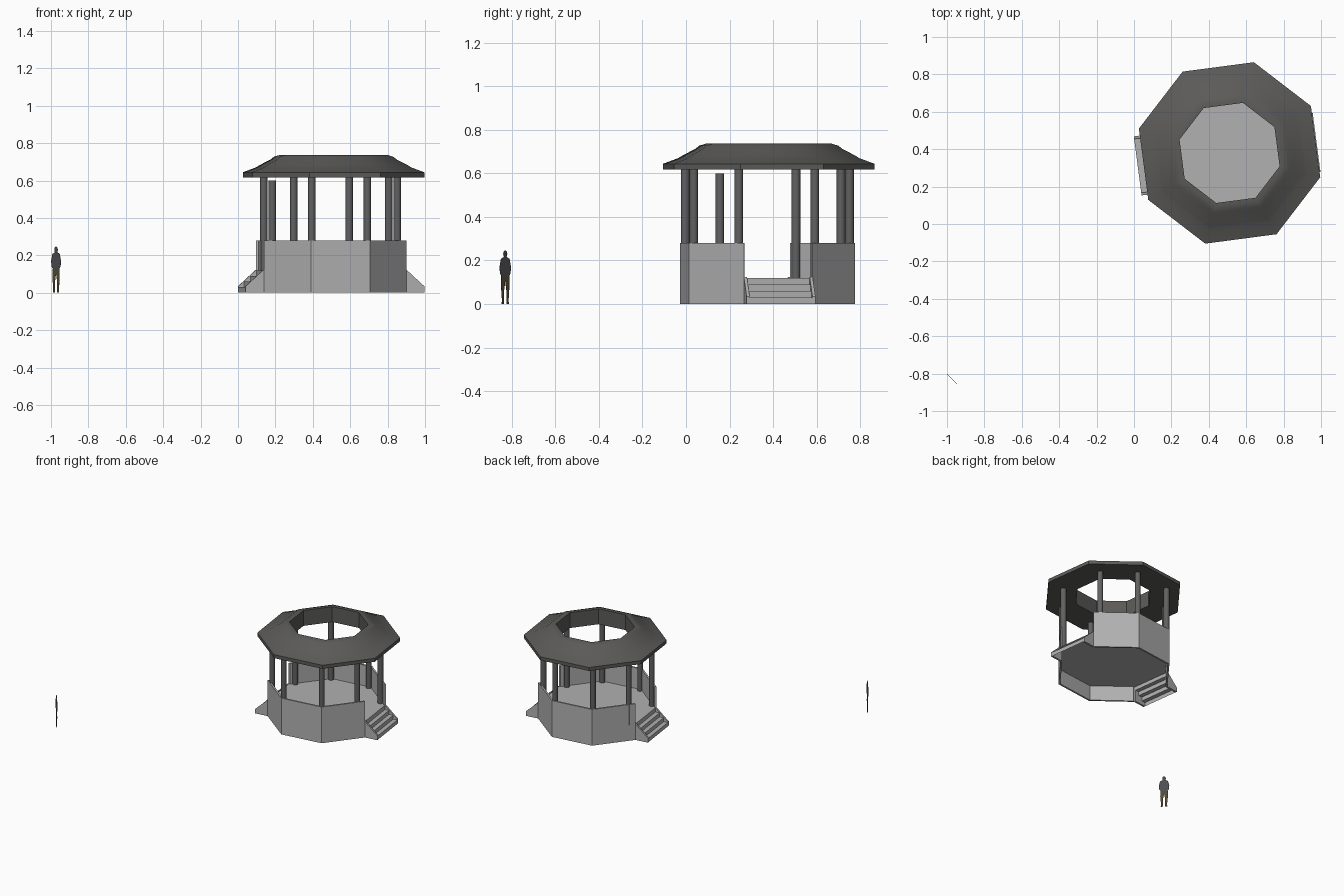
import bpy, math
from mathutils import Vector

if "Cube" in bpy.data.objects:
    bpy.data.objects.remove(bpy.data.objects["Cube"])


def mat(name, r, g, b):
    m = bpy.data.materials.new(name)
    m.diffuse_color = (r, g, b, 1)
    m.use_nodes = True
    m.node_tree.nodes["Principled BSDF"].inputs["Base Color"].default_value = m.diffuse_color
    return m


STONE = mat("pale stone", 0.44, 0.44, 0.44)
ROOF = mat("dark roof grey", 0.105, 0.103, 0.10)
POST = mat("post grey", 0.12, 0.12, 0.12)
SHIRT = mat("slate shirt", 0.075, 0.075, 0.085)
TROUSERS = mat("olive trousers", 0.085, 0.07, 0.035)
SKIN = mat("shaded skin", 0.08, 0.06, 0.045)


def obj(name, verts, faces, material):
    me = bpy.data.meshes.new(name)
    me.from_pydata([tuple(v) for v in verts], [], faces)
    me.materials.append(material)
    o = bpy.data.objects.new(name, me)
    bpy.context.collection.objects.link(o)
    return o


def prism(name, base, offset, material):
    """Extrude a closed planar outline along an offset vector."""
    n = len(base)
    base = [Vector(p) for p in base]
    verts = base + [p + Vector(offset) for p in base]
    faces = [tuple(range(n))[::-1], tuple(range(n, 2 * n))]
    faces += [(i, (i + 1) % n, n + (i + 1) % n, n + i) for i in range(n)]
    o = obj(name, verts, faces, material)
    import bmesh
    bm = bmesh.new()
    bm.from_mesh(o.data)
    bmesh.ops.recalc_face_normals(bm, faces=bm.faces)
    bm.to_mesh(o.data)
    bm.free()
    return o


def corner(c, r, k, z=0.0):
    a = math.radians(-15 + 45 * k)
    return Vector((c[0] + r * math.cos(a), c[1] + r * math.sin(a), z))


BASE_C, ROOF_C, POST_C = (0.498, 0.3735), (0.511, 0.38), (0.495, 0.3735)
R_OUT, R_IN = 0.416, 0.402
FLOOR_Z, WALL_Z = 0.12, 0.28

# Parapet walls: six of the eight sides, doorways on sides 0 and 4
for k in range(8):
    if k % 4:
        prism(f"parapet_wall_{k}",
              [corner(BASE_C, R_OUT, k), corner(BASE_C, R_OUT, k + 1),
               corner(BASE_C, R_IN, k + 1), corner(BASE_C, R_IN, k)],
              (0, 0, WALL_Z), STONE)

# Raised floor, hollow below
prism("floor", [corner(BASE_C, R_OUT - 0.003, k, FLOOR_Z - 0.004) for k in range(8)],
      (0, 0, 0.004), STONE)

# Stairs at both doorways: folded tread sheet between two sloping stringers
RUN, RISE = 0.098, 0.03
for k, label in ((0, "right"), (4, "left")):
    a, b = corner(BASE_C, R_OUT, k), corner(BASE_C, R_OUT, k + 1)
    along = (b - a).normalized()
    out = Vector((along.y, -along.x, 0))
    up = Vector((0, 0, 1))
    path = []
    for i in range(3):
        d = RUN * (1 - i / 3)
        path += [(d, RISE * i), (d, RISE * (i + 1))]
    path += [(0, RISE * 3), (0, FLOOR_Z)]
    verts = []
    for d, z in path:
        verts += [a + out * d + up * z, b + out * d + up * z]
    obj(f"{label}_steps", verts,
        [(2 * i, 2 * i + 1, 2 * i + 3, 2 * i + 2) for i in range(len(path) - 1)], STONE)
    side = [(0, 0), (RUN, 0), (RUN, RISE), (0, FLOOR_Z)]
    for j, (p, s) in enumerate(((a, 1), (b, -1))):
        prism(f"{label}_stringer_{j}", [p + out * d + up * (z + (0.004 if z else 0)) for d, z in side],
              along * (s * 0.014), STONE)

# Round posts near each corner, one of them slightly short
half = [(0.357, -0.131), (0.311, 0.218), (0.100, 0.377), (-0.197, 0.338)]
posts = half + [(-x, -y) for x, y in half]
for i, (x, y) in enumerate(posts):
    top = 0.60 if i == 5 else 0.62
    bpy.ops.mesh.primitive_cylinder_add(
        vertices=16, radius=0.02, depth=top - FLOOR_Z,
        location=(POST_C[0] + x, POST_C[1] + y, (top + FLOOR_Z) / 2))
    o = bpy.context.object
    o.name = f"post_{i}"
    o.data.materials.append(POST)
    bpy.ops.object.shade_smooth_by_angle(angle=math.radians(35))

# Octagonal ring roof: closed profile swept round eight corners
profile = [(0.277, 0.617), (0.502, 0.617), (0.502, 0.644), (0.43, 0.67), (0.41, 0.682),
           (0.35, 0.712), (0.33, 0.727), (0.30, 0.736), (0.277, 0.736)]
n = len(profile)
verts = [corner(ROOF_C, r, k, z) for k in range(8) for r, z in profile]
faces = [(k * n + i, (k + 1) % 8 * n + i, (k + 1) % 8 * n + (i + 1) % n, k * n + (i + 1) % n)
         for k in range(8) for i in range(n)]
roof = obj("ring_roof", verts, [f[::-1] for f in faces], ROOF)
bpy.context.view_layer.objects.active = roof
bpy.ops.object.select_all(action='DESELECT')
roof.select_set(True)
bpy.ops.object.mode_set(mode='EDIT')
bpy.ops.mesh.select_all(action='SELECT')
bpy.ops.mesh.normals_make_consistent(inside=False)
bpy.ops.object.mode_set(mode='OBJECT')
bpy.ops.object.shade_smooth_by_angle(angle=math.radians(28))

# Flat cut-out scale figure, turned 45 degrees
S = math.sqrt(0.5)


def cutout(name, pts, material):
    base = [Vector((-0.973 + u * S, -0.83 - u * S, z)) for u, z in pts]
    prism(name, base, (0.0007, 0.0007, 0), material)


cutout("figure_head", [(0.013 * math.cos(t * math.pi / 5), 0.230 + 0.017 * math.sin(t * math.pi / 5))
                       for t in range(10)], SKIN)
torso = [(0.008, 0.217), (0.028, 0.207), (0.037, 0.17), (0.034, 0.14), (0.024, 0.128)]
cutout("figure_torso", torso + [(-u, z) for u, z in reversed(torso)], SHIRT)
for s, label in ((1, "right"), (-1, "left")):
    cutout(f"figure_{label}_leg",
           [(0, 0.128), (s * 0.026, 0.128), (s * 0.027, 0.08), (s * 0.021, 0.015), (s * 0.024, 0.0),
            (s * 0.007, 0.0), (s * 0.008, 0.06), (0, 0.105)], TROUSERS)
